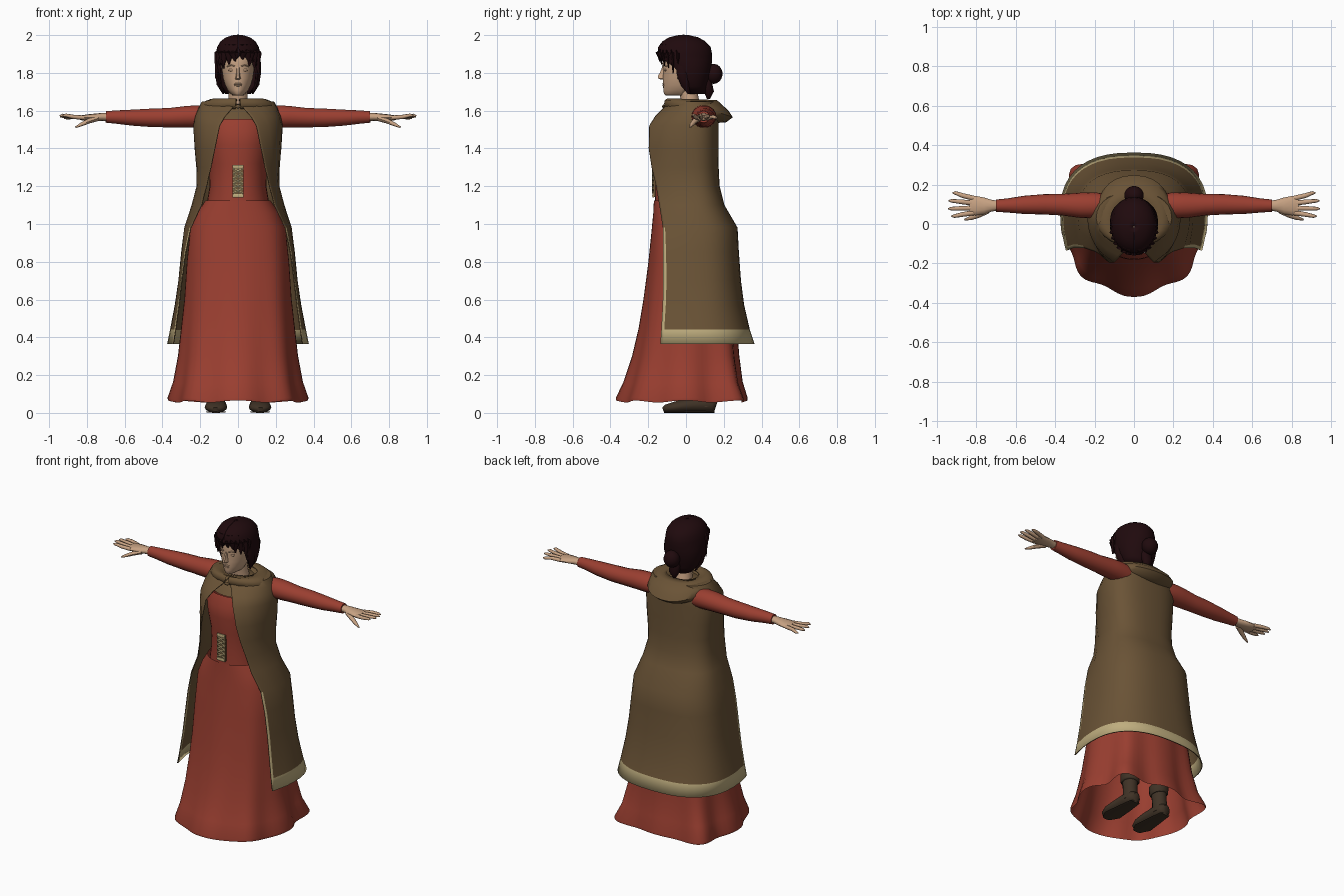
import bpy, bmesh, math, random
from mathutils import Vector

random.seed(4)
sin, cos, pi = math.sin, math.cos, math.pi


def mat(name, r, g, b):
    m = bpy.data.materials.new(name)
    m.diffuse_color = (r, g, b, 1)
    return m


RED = mat("red cloth", 0.325, 0.049, 0.030)
BROWN = mat("brown wool", 0.145, 0.087, 0.037)
TRIM = mat("tan trim", 0.52, 0.42, 0.21)
SKIN = mat("skin", 0.57, 0.36, 0.225)
HAIR = mat("dark hair", 0.014, 0.003, 0.004)
BOOT = mat("dark leather", 0.050, 0.032, 0.019)


def loft(name, rings, mats, closed=True, caps=False, rule=None, mirror=False, thick=0, angle=50):
    """Skin a stack of equal rings; rule(row, column, columns) picks the material."""
    bm = bmesh.new()
    rows = [[bm.verts.new(p) for p in ring] for ring in rings]
    n = len(rows[0])
    m = n if closed else n - 1
    for i in range(len(rows) - 1):
        for j in range(m):
            k = (j + 1) % n
            f = bm.faces.new((rows[i][j], rows[i][k], rows[i + 1][k], rows[i + 1][j]))
            f.material_index = rule(i, j, m) if rule else 0
    if caps:
        bm.faces.new(rows[0])
        bm.faces.new(rows[-1])
    bmesh.ops.recalc_face_normals(bm, faces=bm.faces)
    me = bpy.data.meshes.new(name)
    bm.to_mesh(me)
    bm.free()
    ob = bpy.data.objects.new(name, me)
    bpy.context.collection.objects.link(ob)
    for x in mats:
        me.materials.append(x)
    bpy.ops.object.select_all(action='DESELECT')
    ob.select_set(True)
    bpy.context.view_layer.objects.active = ob
    bpy.ops.object.shade_smooth_by_angle(angle=math.radians(angle))
    if thick:
        s = ob.modifiers.new("thickness", 'SOLIDIFY')
        s.thickness, s.offset, s.material_offset_rim = thick, 0, -1
    if mirror:
        ob.modifiers.new("mirror", 'MIRROR')
    return ob


def oval(z, w, f, b, ym=0.0, n=24, p=1.0, wave=0.0):
    """Closed ring: half width w, front y f, back y b; wave adds folds and fuller back corners."""
    out = []
    for i in range(n):
        a = 2 * pi * i / n
        s = math.copysign(abs(sin(a)) ** p, sin(a))
        c = math.copysign(abs(cos(a)) ** p, cos(a))
        d = math.degrees(min(a, 2 * pi - a))
        r = 1 + wave * (cos(8 * a) + 3.8 * math.exp(-((d - 41) / 17) ** 2) - 0.8 * math.exp(-((d - 135) / 20) ** 2))
        out.append((w * s * r, ym + c * r * ((b - ym) if c > 0 else (ym - f)), z + 0.12 * wave * cos(8 * a)))
    return out


def open_ring(z, w, ym, b, ex, ey, zb=None, n=26, p=1.0):
    """Ring open at the front, ending at (+-ex, ey); zb lifts or drops the back, p squares it."""
    end = pi - math.asin(ex / w)
    f = (ym - ey) / -cos(end)
    fr = [-1, -0.982] + [-0.95 + 1.9 * i / n for i in range(1, n)] + [0.982, 1]
    out = []
    for t in fr:
        s, c = sin(t * end), cos(t * end)
        zz = z if zb is None else z + (zb - z) * ((1 + c) / 2) ** 2
        if c > 0:
            s, c = math.copysign(abs(s) ** p, s), c ** p
        out.append((w * s, ym + c * ((b - ym) if c > 0 else f), zz))
    return out


def tube(name, path, radii, mats, n=10, **kw):
    """Oval tube along a path, radii = (sideways, upward)."""
    pts = [Vector(p) for p in path]
    rings = []
    for i, p in enumerate(pts):
        t = (pts[min(i + 1, len(pts) - 1)] - pts[max(i - 1, 0)]).normalized()
        side = t.cross(Vector((0, 1, 0)) if abs(t.z) > 0.8 else Vector((0, 0, 1))).normalized()
        up = side.cross(t)
        a, b = radii[i]
        rings.append([p + side * a * cos(2 * pi * j / n) + up * b * sin(2 * pi * j / n) for j in range(n)])
    return loft(name, rings, mats, caps=True, **kw)


def ball(name, loc, scale, m, seg=16):
    rings = [[(loc[0] + scale[0] * sin(v) * cos(2 * pi * j / seg), loc[1] + scale[1] * sin(v) * sin(2 * pi * j / seg),
               loc[2] + scale[2] * cos(v)) for j in range(seg)] for v in [0.08 + (pi - 0.16) * i / 9 for i in range(10)]]
    return loft(name, rings, [m], caps=True)


# Flared skirt with folds towards the hem
skirt = [(0.06, .355, -.355, .312, .045), (0.075, .357, -.355, .312, .045), (0.16, .332, -.32, .29, .035),
         (0.3, .31, -.278, .275, .025), (0.45, .295, -.245, .265, .02), (0.6, .28, -.222, .25, .014),
         (0.8, .268, -.197, .235, .009), (0.98, .25, -.18, .21, .004), (1.06, .215, -.173, .16, 0),
         (1.125, .172, -.170, .13, 0)]
loft("skirt", [oval(z, w, f, b, n=72, p=.85, wave=v) for z, w, f, b, v in skirt], [RED])

# Fitted bodice and the layer closing the neckline
bodice = [(1.11, .165, -.164, .12), (1.2, .15, -.164, .12), (1.32, .155, -.168, .13), (1.42, .175, -.182, .14),
          (1.49, .185, -.178, .145), (1.555, .185, -.152, .145)]
loft("bodice", [oval(z, w, f, b, .02, 32, p=.9) for z, w, f, b in bodice], [RED])
loft("undershirt", [oval(z, w, f, b, .03, 24) for z, w, f, b in
     [(1.55, .17, -.138, .145), (1.60, .16, -.095, .14), (1.635, .10, -.05, .10)]], [BROWN], caps=True)

# Lacing panel: backing, end bars and crossed cords
loft("lacing_panel", [[(-.03, -.172, z), (.03, -.172, z), (.03, -.16, z), (-.03, -.16, z)] for z in (1.142, 1.312)],
     [BROWN], caps=True)
for z in (1.149, 1.304):
    tube("lacing_bar", [(-.028, -.174, z), (.028, -.174, z)], [(.006, .011)] * 2, [TRIM], n=6)
for i in range(5):
    z = 1.162 + i * .0262
    for s in (-1, 1):
        tube("lace_cord", [(-s * .027, -.174, z), (s * .027, -.174, z + .0262)], [(.005, .005)] * 2, [TRIM], n=6)

# Sleeveless cloak, open in front, with trimmed hem and edges
cloak = [(.365, .372, .05, .36, .342, -.135), (.44, .357, .05, .335, .33, -.13), (.57, .332, .05, .305, .312, -.123),
         (.7, .313, .05, .288, .297, -.12), (.85, .298, .05, .277, .277, -.12), (.98, .282, .05, .27, .25, -.122),
         (1.1, .243, .04, .20, .193, -.14), (1.2, .217, .03, .175, .167, -.157), (1.3, .218, .03, .17, .143, -.18),
         (1.4, .227, .03, .17, .122, -.195), (1.52, .234, .03, .17, .097, -.192), (1.57, .224, .035, .17, .068, -.16),
         (1.61, .208, .035, .168, .032, -.12), (1.645, .19, .03, .16, .01, -.085), (1.655, .10, .03, .11, .006, -.05)]
loft("cloak", [open_ring(*r, p=.8 if r[0] < 1.6 else .9) for r in cloak], [BROWN, TRIM], closed=False, thick=.006,
     rule=lambda i, j, m: int(i == 0 or (j in (0, m - 1) and i < 5)))

# Folded hood lying around the neck and over the upper back
hood = [(1.625, .075, .02, .09, .008, -.05, 1.63), (1.655, .10, .02, .12, .008, -.075, 1.655),
        (1.664, .145, .02, .165, .009, -.10, 1.655), (1.656, .186, .03, .225, .01, -.112, 1.60),
        (1.638, .196, .03, .248, .012, -.116, 1.565), (1.618, .195, .03, .212, .014, -.112, 1.538),
        (1.61, .17, .03, .16, .014, -.10, 1.535)]
loft("hood", [open_ring(*r, p=.9) for r in hood], [BROWN], closed=False)
ball("clasp", (0, -.118, 1.622), (.016, .008, .01), BROWN, 8)

# Sleeves
tube("sleeve", [(.15, .095, 1.565), (.21, .095, 1.569), (.27, .095, 1.568), (.36, .098, 1.563), (.45, .1, 1.562),
                (.56, .097, 1.563), (.64, .094, 1.566), (.70, .093, 1.567)],
     [(.06, .058), (.066, .06), (.064, .058), (.055, .052), (.052, .05), (.046, .043), (.036, .036), (.031, .031)],
     [RED], n=18, mirror=True)

# Hands
tube("palm", [(.68, .093, 1.567), (.72, .093, 1.567), (.76, .092, 1.565), (.80, .093, 1.563), (.835, .094, 1.562)],
     [(.024, .021), (.029, .021), (.042, .019), (.049, .017), (.048, .012)], [SKIN], n=12, mirror=True)
for y0, y1, x1, z1 in ((.131, .158, .922, 1.560), (.106, .118, .942, 1.568), (.081, .078, .944, 1.573),
                       (.057, .04, .928, 1.574)):
    tube("finger", [(.815, y0, 1.563), (.87, (y0 + y1) / 2, 1.567), (x1 - .015, y1, z1 + .002), (x1, y1, z1)],
         [(.013, .012), (.012, .011), (.009, .009), (.003, .003)], [SKIN], n=8, mirror=True)
tube("thumb", [(.745, .07, 1.56), (.79, .047, 1.545), (.83, .03, 1.527), (.86, .022, 1.512)],
     [(.018, .016), (.016, .013), (.011, .010), (.004, .004)], [SKIN], n=8, mirror=True)

# Neck and head
tube("neck", [(0, .03, 1.60), (0, .02, 1.66), (0, .005, 1.74)], [(.06, .055), (.05, .048), (.05, .05)], [SKIN], n=18)
head = [(1.68, .026, -.108, -.05), (1.69, .04, -.117, -.02), (1.71, .056, -.12, .02), (1.735, .068, -.121, .06),
        (1.77, .079, -.123, .085), (1.81, .085, -.121, .10), (1.85, .089, -.126, .11), (1.9, .088, -.118, .11),
        (1.95, .06, -.075, .075), (1.97, .03, -.04, .04)]
loft("head", [oval(z, w, f, b, -.02, 28) for z, w, f, b in head], [SKIN], caps=True)

# Face: nose, lips, lids and brows
loft("nose", [[(-w, -.108, z), (-w * .45, y, z), (w * .45, y, z), (w, -.108, z)] for z, w, y in
     ((1.764, .014, -.132), (1.771, .018, -.149), (1.782, .014, -.149), (1.805, .011, -.136), (1.83, .011, -.127))],
     [SKIN], caps=True)
for z, w in ((1.742, .023), (1.733, .019)):
    ball("lip", (0, -.118, z), (w, .008, .0045), SKIN, 10)
for s in (-1, 1):
    ball("eyelid", (s * .035, -.109, 1.815), (.017, .007, .007), SKIN, 10)
    tube("brow", [(s * .018, -.124, 1.836), (s * .037, -.117, 1.841), (s * .057, -.1, 1.834)],
         [(.004, .003)] * 3, [SKIN], n=6)

# Hair shell, open around the face
hair = [(1.69, .066, .04, .10, .06, .02), (1.73, .097, .03, .108, .089, -.003), (1.77, .111, .02, .12, .102, -.02),
        (1.81, .118, .02, .13, .103, -.04), (1.845, .119, .01, .133, .096, -.08), (1.87, .117, 0, .135, .075, -.115),
        (1.90, .114, -.01, .135, .02, -.144), (1.935, .108, -.01, .128, .001, -.145), (1.965, .09, -.01, .10, .0008, -.122),
        (1.985, .064, -.015, .065, .0006, -.09), (1.996, .03, -.015, .02, .0004, -.045), (1.999, .004, -.015, -.01, .0002, -.018)]
loft("hair", [open_ring(*r) for r in hair], [HAIR], closed=False, thick=.006)

# Fringe and side locks
for i in range(13):
    a = (i - 6) / 6 * 1.4
    x, y = sin(a), cos(a)
    tip = 1.868 - .09 * (abs(a) / 1.4) ** 2 + random.uniform(-.014, .01)
    tube("hair_lock", [(.045 * x, -.02 - .06 * y, 1.977), (.088 * x, -.02 - .11 * y, 1.942),
                       (.104 * x, -.02 - .13 * y, 1.905), (.108 * x + .01 * (i % 3 - 1), -.02 - .122 * y, tip)],
         [(.02, .010), (.025, .012), (.023, .011), (.004, .003)], [HAIR], n=8)
tube("side_lock", [(.102, -.02, 1.86), (.107, -.02, 1.80), (.100, -.005, 1.74), (.078, .015, 1.69)],
     [(.014, .032), (.015, .03), (.013, .024), (.004, .006)], [HAIR], n=8, mirror=True)

# Bun and short tail
ball("hair_bun", (0, .146, 1.795), (.05, .048, .053), HAIR, 18)
tube("hair_tail", [(0, .115, 1.79), (0, .112, 1.74), (0, .122, 1.70), (0, .118, 1.662)],
     [(.03, .025), (.036, .027), (.034, .026), (.01, .008)], [HAIR], n=12)

# Boots with folded cuffs, and lower legs
tube("boot_foot", [(.115, .158, .032), (.115, .14, .038), (.115, .08, .044), (.115, 0, .038), (.117, -.06, .03),
                   (.118, -.105, .023), (.118, -.122, .018)],
     [(.024, .028), (.043, .037), (.049, .043), (.056, .037), (.06, .03), (.044, .022), (.018, .012)],
     [BOOT], n=14, mirror=True)
tube("boot_sole", [(.115, .15, .005), (.115, .05, .005), (.117, -.06, .005), (.118, -.115, .005)],
     [(.034, .005), (.047, .005), (.058, .005), (.028, .005)], [BOOT], n=8, mirror=True)
tube("boot_shaft", [(.115, .105, .03), (.113, .1, .10), (.11, .095, .20)],
     [(.046, .05), (.043, .045), (.047, .048)], [BOOT], n=14, mirror=True)
tube("boot_cuff", [(.112, .097, .155), (.111, .096, .165), (.11, .095, .205), (.11, .095, .212)],
     [(.05, .052), (.056, .058), (.058, .06), (.05, .052)], [BOOT], n=14, mirror=True)
tube("lower_leg", [(.11, .095, .19), (.105, .085, .35), (.095, .04, .55)],
     [(.038, .04), (.045, .05), (.05, .05)], [SKIN], n=12, mirror=True)
